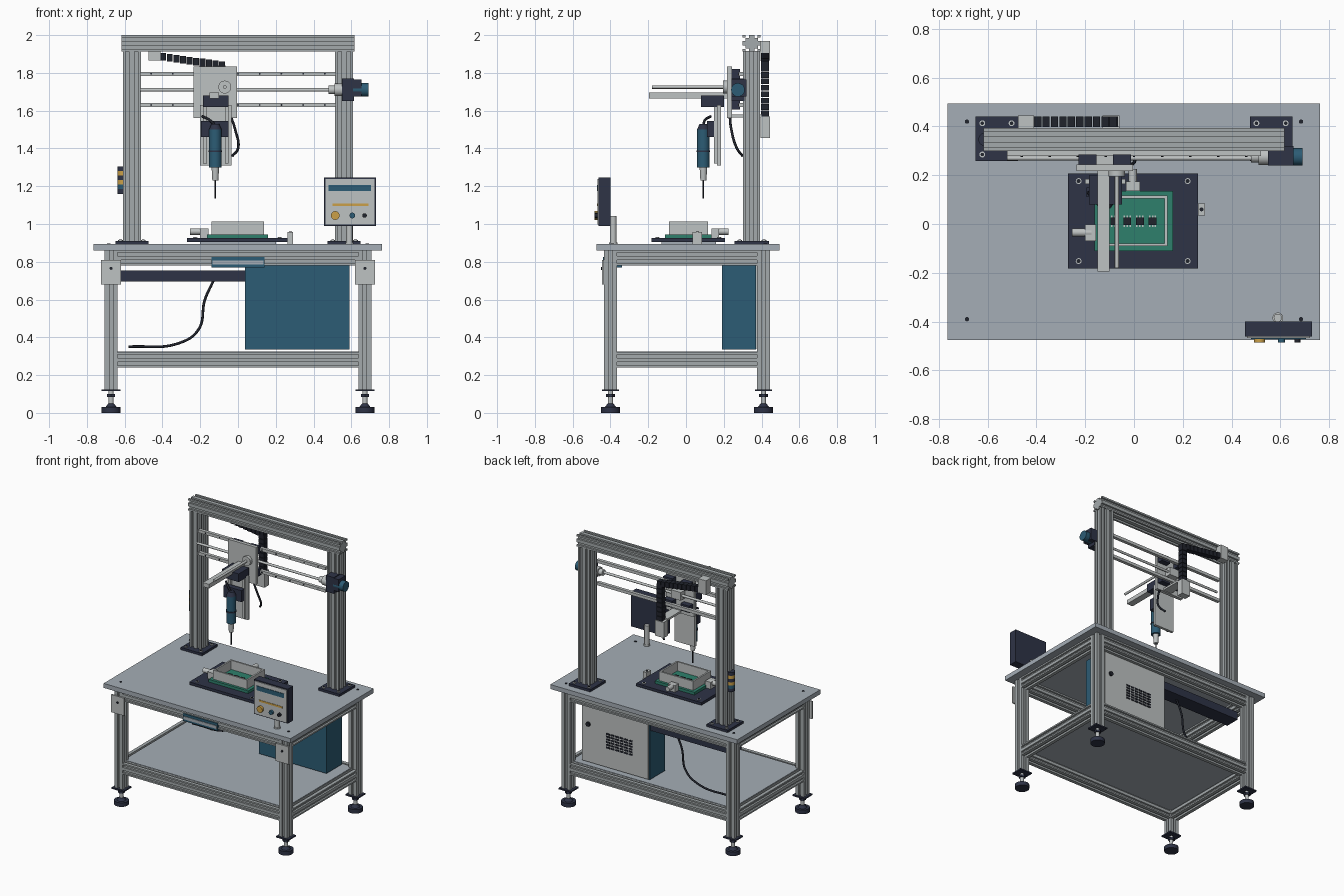
import bpy, bmesh, math
from mathutils import Vector, Matrix

cube = bpy.data.objects.get("Cube")
if cube:
    bpy.data.objects.remove(cube, do_unlink=True)


def material(name, red, green, blue):
    """Flat colour from 8-bit sRGB values."""
    linear = [((c / 255 + 0.055) / 1.055) ** 2.4 for c in (red, green, blue)] + [1.0]
    mat = bpy.data.materials.new(name)
    mat.use_nodes = True
    mat.diffuse_color = linear
    mat.node_tree.nodes["Principled BSDF"].inputs["Base Color"].default_value = linear
    return mat


steel = material("table grey", 165, 174, 182)
alloy = material("profile aluminium", 164, 170, 172)
light = material("light metal", 190, 194, 194)
navy = material("dark navy", 46, 51, 70)
black = material("cable black", 32, 35, 44)
teal = material("teal blue", 44, 92, 117)
green = material("board green", 46, 128, 108)
amber = material("amber", 203, 160, 72)


def finish(bm, name, mat):
    """Turn a bmesh into an object, smooth across shallow edges only."""
    bmesh.ops.recalc_face_normals(bm, faces=bm.faces)
    for face in bm.faces:
        face.smooth = True
    for edge in bm.edges:
        edge.smooth = edge.calc_face_angle(3) < 0.6
    mesh = bpy.data.meshes.new(name)
    bm.to_mesh(mesh)
    bm.free()
    mesh.materials.append(mat)
    obj = bpy.data.objects.new(name, mesh)
    bpy.context.scene.collection.objects.link(obj)
    return obj


def box(name, mat, xs, ys, zs):
    bm = bmesh.new()
    spans = (xs, ys, zs)
    middle = Matrix.Translation([(a + b) / 2 for a, b in spans])
    size = Matrix.Diagonal([b - a for a, b in spans] + [1])
    bmesh.ops.create_cube(bm, size=1, matrix=middle @ size)
    return finish(bm, name, mat)


def rod(name, mat, start, axis, length, radius, tip=None, sides=24):
    """Cylinder or cone running from start along an axis."""
    bm = bmesh.new()
    direction = Vector([float(axis == a) for a in "xyz"])
    place = Matrix.Translation(Vector(start) + direction * length / 2)
    turn = direction.to_track_quat("Z", "Y").to_matrix().to_4x4()
    bmesh.ops.create_cone(bm, cap_ends=True, segments=sides, radius1=radius,
                          radius2=radius if tip is None else tip, depth=length,
                          matrix=place @ turn)
    return finish(bm, name, mat)


def profile(name, axis, centre, length, width, height, across, up):
    """Slotted extrusion with a number of slots on each pair of sides."""
    points = []
    sides = ((width, height, across), (height, width, up)) * 2
    for turn, (run, other, slots) in enumerate(sides):
        line = [(-run / 2, 0)]
        for i in range(slots):
            mid = run * ((i + 0.5) / slots - 0.5)
            line += [(mid - 0.009, 0), (mid - 0.009, 0.014),
                     (mid + 0.009, 0.014), (mid + 0.009, 0)]
        for along, depth in line:
            point = Vector((along, depth - other / 2))
            for _ in range(turn):
                point = Vector((-point.y, point.x))
            points.append(point)
    order = {"x": (2, 0, 1), "y": (0, 2, 1), "z": (0, 1, 2)}[axis]
    bm = bmesh.new()

    def ring(end):
        verts = []
        for p in points:
            local = (p.x, p.y, end)
            verts.append(bm.verts.new(Vector(centre) + Vector([local[i] for i in order])))
        return verts

    low, high = ring(-length / 2), ring(length / 2)
    bm.faces.new(low)
    bm.faces.new(high)
    for i in range(len(points)):
        bm.faces.new((low[i - 1], low[i], high[i], high[i - 1]))
    return finish(bm, name, alloy)


def cable(name, points, radius=0.007):
    curve = bpy.data.curves.new(name, "CURVE")
    curve.dimensions = "3D"
    curve.bevel_depth = radius
    curve.use_fill_caps = True
    spline = curve.splines.new("BEZIER")
    spline.bezier_points.add(len(points) - 1)
    for knot, point in zip(spline.bezier_points, points):
        knot.co = point
        knot.handle_left_type = knot.handle_right_type = "AUTO"
    curve.materials.append(black)
    bpy.context.scene.collection.objects.link(bpy.data.objects.new(name, curve))


# Table frame, legs and levelling feet
leg_x, front_y, back_y, thick = 0.672, -0.4, 0.41, 0.068
mid_y, depth = (front_y + back_y) / 2, back_y - front_y - thick
for side in (-1, 1):
    x = side * leg_x
    for y in (front_y, back_y):
        profile("leg", "z", (x, y, 0.49), 0.74, thick, thick, 1, 1)
        rod("foot_pad", navy, (x, y, 0), "z", 0.03, 0.05)
        rod("foot_cone", navy, (x, y, 0.03), "z", 0.02, 0.03, 0.015)
        rod("foot_stem", light, (x, y, 0.04), "z", 0.08, 0.013)
        rod("foot_nut", navy, (x, y, 0.085), "z", 0.015, 0.024, sides=6)
        box("foot_plate", navy, (x - 0.05, x + 0.05), (y - 0.045, y + 0.045), (0.115, 0.125))
        rod("table_screw", black, (side * 0.685, y + 0.01, 0.89), "z", 0.006, 0.009)
    for z in (0.28, 0.82):
        profile("side_rail", "y", (x, mid_y, z), depth, thick, 0.08, 1, 2)
    box("corner_bracket", light, (x - 0.052, x + 0.052), (-0.445, -0.434), (0.68, 0.81))
    rod("bracket_screw", black, (x, -0.45, 0.765), "y", 0.008, 0.008)
for y in (front_y, back_y):
    for z in (0.28, 0.82):
        profile("long_rail", "x", (0, y, z), 2 * leg_x - thick, thick, 0.08, 1, 2)
box("table_top", steel, (-0.765, 0.762), (-0.475, 0.495), (0.86, 0.893))
box("lower_shelf", steel, (-0.66, 0.66), (-0.39, 0.4), (0.305, 0.325))
box("front_tray", teal, (-0.14, 0.14), (-0.44, -0.34), (0.77, 0.825))
box("front_tray_face", steel, (-0.135, 0.135), (-0.444, -0.439), (0.785, 0.807))

# Control cabinet with rear door, vent and lock
box("cabinet", teal, (0.037, 0.59), (0.19, 0.37), (0.335, 0.785))
box("cabinet_door", light, (0.045, 0.582), (0.37, 0.38), (0.34, 0.78))
rod("door_lock", black, (0.53, 0.38, 0.62), "y", 0.012, 0.016)
for row in range(6):
    for column in range(6):
        x, z = 0.17 + column * 0.037, 0.48 + row * 0.02
        box("door_vent", black, (x, x + 0.03), (0.378, 0.383), (z, z + 0.012))
box("cable_duct", navy, (-0.63, 0.037), (0.25, 0.36), (0.695, 0.755))
cable("power_cable", [(-0.13, 0.3, 0.7), (-0.175, 0.3, 0.6), (-0.21, 0.3, 0.44),
                      (-0.31, 0.3, 0.37), (-0.58, 0.3, 0.35)])

# Gantry posts, beam and base plates
gantry_y = 0.347
for side in (-1, 1):
    x = side * 0.562
    profile("gantry_post", "z", (x, gantry_y, 1.41), 1.01, 0.095, 0.09, 2, 2)
    box("post_base", navy, (x - 0.087, x + 0.087), (0.258, 0.44), (0.893, 0.91))
    for dx in (-0.06, 0.06):
        for y in (0.285, 0.413):
            rod("base_bolt", light, (x + dx, y, 0.91), "z", 0.006, 0.012)
            rod("base_bolt_socket", black, (x + dx, y, 0.915), "z", 0.003, 0.007)
profile("gantry_beam", "x", (0, gantry_y, 1.957), 1.235, 0.094, 0.086, 2, 2)
for z in (1.63, 1.795):
    box("guide_rail", light, (-0.52, 0.52), (0.278, 0.302), (z - 0.011, z + 0.011))
    for i in range(9):
        rod("rail_screw", black, (-0.46 + i * 0.115, 0.275, z), "y", 0.005, 0.005, sides=8)
rod("drive_screw", light, (-0.52, 0.27, 1.71), "x", 1.04, 0.009)

# Horizontal drive motor
rod("motor_coupling", light, (0.48, 0.275, 1.71), "x", 0.09, 0.022)
rod("motor_collar", light, (0.51, 0.275, 1.71), "x", 0.05, 0.033)
box("motor_mount", navy, (0.55, 0.615), (0.24, 0.31), (1.65, 1.77))
rod("motor_body", teal, (0.61, 0.275, 1.71), "x", 0.08, 0.036)
box("motor_cap", navy, (0.6, 0.655), (0.24, 0.32), (1.675, 1.765))

# Carriage, forward arm and its screw
box("carriage_plate", light, (-0.235, -0.005), (0.218, 0.243), (1.56, 1.835))
for x in (-0.19, -0.05):
    for z in (1.63, 1.795):
        box("carriage_block", navy, (x - 0.037, x + 0.037), (0.243, 0.285), (z - 0.025, z + 0.025))
box("carriage_nut", light, (-0.16, -0.08), (0.243, 0.29), (1.68, 1.74))
box("forward_arm", light, (-0.15, -0.1), (-0.195, 0.218), (1.665, 1.695))
rod("arm_screw", light, (-0.07, -0.18, 1.725), "y", 0.4, 0.009)
rod("arm_bearing", light, (-0.07, 0.195, 1.725), "y", 0.025, 0.034)
box("arm_slider", navy, (-0.185, -0.05), (0.08, 0.2), (1.62, 1.68))

# Vertical slide and spindle
tool_x, tool_y = -0.12, 0.092
box("slide_plate", light, (-0.2, -0.035), (0.165, 0.185), (1.31, 1.63))
for x in (-0.175, -0.06):
    box("slide_rail", light, (x - 0.01, x + 0.01), (0.148, 0.165), (1.32, 1.62))
box("spindle_clamp", navy, (-0.195, -0.05), (0.11, 0.15), (1.46, 1.545))
rod("spindle_body", teal, (tool_x, tool_y, 1.3), "z", 0.2, 0.033)
rod("spindle_cap", navy, (tool_x, tool_y, 1.5), "z", 0.03, 0.034, 0.02)
rod("spindle_ring", navy, (tool_x, tool_y, 1.38), "z", 0.01, 0.036)
rod("spindle_nose", light, (tool_x, tool_y, 1.23), "z", 0.07, 0.016, 0.02)
rod("tool_needle", black, (tool_x, tool_y, 1.135), "z", 0.1, 0.004, sides=10)
cable("spindle_cable", [(tool_x, tool_y, 1.52), (-0.15, 0.1, 1.55), (-0.19, 0.13, 1.57)])
cable("hanging_cable", [(-0.05, 0.23, 1.6), (-0.015, 0.24, 1.5),
                        (0, 0.27, 1.4), (-0.03, 0.3, 1.36)])

# Drag chain behind the beam
box("chain_anchor", light, (-0.475, -0.41), (0.393, 0.445), (1.865, 1.97))
for i in range(10):
    x, z = -0.41 + i * 0.0345, 1.885 - i * 0.005
    box("chain_link", black, (x, x + 0.03), (0.397, 0.44), (z - 0.02, z + 0.02))
for i in range(8):
    z = 1.57 + i * 0.034
    box("chain_drop_link", black, (-0.11, -0.066), (0.397, 0.44), (z, z + 0.03))
box("chain_bracket", light, (-0.13, -0.06), (0.395, 0.445), (1.455, 1.57))
box("chain_bracket_arm", light, (-0.13, -0.06), (0.24, 0.4), (1.565, 1.58))

# Signal light on the side of the post
for i, mat in enumerate((navy, teal, amber, navy, amber, navy)):
    rod("signal_light", mat, (-0.61, gantry_y, 1.16 + i * 0.024), "z", 0.024, 0.028)

# Operator panel on a post
box("panel_case", navy, (0.455, 0.73), (-0.462, -0.4), (0.99, 1.245))
box("panel_face", light, (0.463, 0.722), (-0.468, -0.462), (0.998, 1.237))
box("panel_screen", teal, (0.48, 0.705), (-0.472, -0.467), (1.175, 1.207))
box("panel_strip", amber, (0.5, 0.69), (-0.471, -0.467), (1.095, 1.108))
for x, radius, mat in ((0.515, 0.023, amber), (0.605, 0.015, teal), (0.67, 0.012, black)):
    rod("panel_button", mat, (x, -0.485, 1.045), "y", 0.02, radius)
rod("panel_post", light, (0.59, -0.385, 0.893), "z", 0.15, 0.017)
rod("panel_post_foot", light, (0.59, -0.385, 0.893), "z", 0.01, 0.022)

# Work fixture with circuit board, frame and clamps
box("fixture_spacer", steel, (-0.2, 0.2), (-0.13, 0.16), (0.893, 0.908))
box("fixture_plate", navy, (-0.27, 0.262), (-0.183, 0.207), (0.905, 0.925))
for x in (-0.227, 0.22):
    for y in (-0.152, 0.176):
        rod("fixture_screw", light, (x, y, 0.925), "z", 0.004, 0.012)
        rod("fixture_screw_socket", black, (x, y, 0.927), "z", 0.004, 0.008)
box("circuit_board", green, (-0.163, 0.16), (-0.11, 0.135), (0.925, 0.945))
for y in (-0.085, 0.11):
    box("frame_long_wall", light, (-0.14, 0.138), (y - 0.006, y + 0.006), (0.94, 1.012))
for x in (-0.134, 0.132):
    box("frame_short_wall", light, (x - 0.006, x + 0.006), (-0.085, 0.11), (0.94, 1.012))
for i in range(4):
    x = -0.08 + i * 0.052
    box("chip", black, (x - 0.016, x + 0.016), (-0.005, 0.027), (0.945, 0.957))
    for pin in (-0.012, 0, 0.012):
        box("chip_pin", light, (x + pin - 0.003, x + pin + 0.003), (-0.012, 0.034), (0.944, 0.949))
rod("side_clamp", light, (-0.255, -0.035, 0.96), "x", 0.08, 0.017)
box("side_clamp_block", light, (-0.2, -0.155), (-0.07, -0.003), (0.925, 0.975))
rod("rear_clamp", light, (-0.005, 0.14, 0.96), "y", 0.085, 0.017)
box("rear_clamp_block", light, (-0.033, 0.025), (0.135, 0.175), (0.925, 0.975))
box("board_sensor", light, (0.262, 0.292), (0.035, 0.085), (0.893, 0.957))
rod("sensor_eye", black, (0.277, 0.06, 0.957), "z", 0.003, 0.008)
